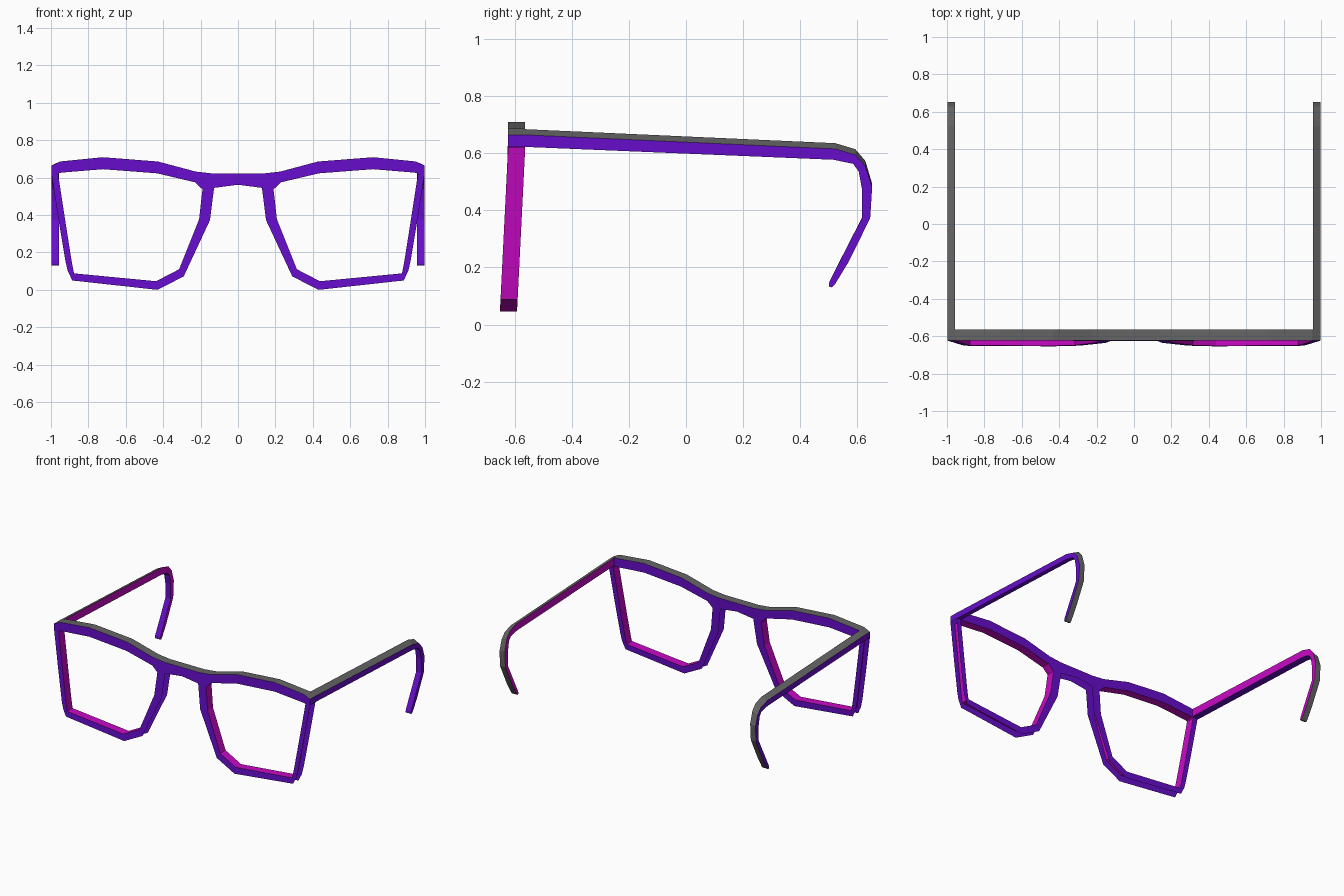
import bpy, bmesh

if "Cube" in bpy.data.objects:
    bpy.data.objects.remove(bpy.data.objects["Cube"])


def material(name, rgb):
    m = bpy.data.materials.new(name)
    m.diffuse_color = (*rgb, 1)
    m.use_nodes = True
    m.node_tree.nodes["Principled BSDF"].inputs["Base Color"].default_value = m.diffuse_color
    return m


MATS = [material("purple", (0.135, 0.004, 0.60)),
        material("magenta", (0.58, 0.003, 0.56)),
        material("grey", (0.13, 0.13, 0.13))]
PURPLE, MAGENTA, GREY = 0, 1, 2


def finish(bm, name):
    me = bpy.data.meshes.new(name)
    bm.to_mesh(me)
    bm.free()
    for m in MATS:
        me.materials.append(m)
    ob = bpy.data.objects.new(name, me)
    bpy.context.collection.objects.link(ob)
    return ob


def face(bm, verts, mat, flip=False):
    f = bm.faces.new(verts[::-1] if flip else verts)
    f.material_index = mat


# Rim stations (x, z): outer edge and inner edge, from the bridge round the lens
OUTER = [(.134, .622), (.225, .632), (.428, .686), (.722, .709), (.952, .686),
         (.998, .664), (.998, .622), (.957, .36), (.922, .15), (.910, .10),
         (.886, .05), (.43, .0), (.29, .072), (.15, .372), (.128, .545)]
INNER = [(.19, .537), (.23, .575), (.433, .623), (.722, .645), (.94, .627),
         (.955, .625), (.962, .62), (.922, .36), (.892, .17), (.885, .13),
         (.877, .088), (.438, .046), (.315, .11), (.208, .377), (.19, .537)]
TOP_END = 5      # outer stations 0..5 form the brow
DEPTH = 0.06


def front_y(z):
    # the lens rims lean forward below the brow
    return -0.623 - 0.05 * max(0, 0.62 - z)


def rim(name, s):
    bm = bmesh.new()
    flip = s < 0

    def layer(points, d):
        return [bm.verts.new((s * x, front_y(z) + d, z)) for x, z in points]
    of, ob_ = layer(OUTER, 0), layer(OUTER, DEPTH)
    inf, inb = layer(INNER[:-1], 0), layer(INNER[:-1], DEPTH)
    inf.append(inf[0])
    inb.append(inb[0])
    n = len(OUTER)
    for i in range(n - 1):
        j = i + 1
        face(bm, [of[i], inf[i], inf[j], of[j]], PURPLE, flip)
        face(bm, [ob_[i], ob_[j], inb[j], inb[i]], PURPLE, flip)
        face(bm, [inf[i], inb[i], inb[j], inf[j]], MAGENTA, flip)
        if i < TOP_END:
            face(bm, [of[i], of[j], ob_[j], ob_[i]], GREY, flip)
    # hinge corner side
    face(bm, [of[5], of[6], ob_[6], ob_[5]], PURPLE, flip)
    # wedge joining the rim to the bridge
    face(bm, [of[0], of[-1], inf[0]], PURPLE, flip)
    face(bm, [ob_[0], inb[0], ob_[-1]], PURPLE, flip)
    return finish(bm, name)


def bridge():
    bm = bmesh.new()
    pts = [(-.134, .622), (-.128, .545), (0, .562), (.128, .545), (.134, .622)]
    f = [bm.verts.new((x, front_y(z), z)) for x, z in pts]
    b = [bm.verts.new((x, front_y(z) + DEPTH, z)) for x, z in pts]
    face(bm, f, PURPLE)
    face(bm, b, PURPLE, True)
    face(bm, [f[0], f[4], b[4], b[0]], GREY)
    return finish(bm, "bridge")


# Temple profile (y, z): upper/back edge and lower/front edge, with the rise of the inner side
UPPER = [(-.563, .664), (.523, .615), (.593, .594), (.628, .555), (.652, .483),
         (.645, .372), (.568, .217), (.523, .143), (.511, .130)]
LOWER = [(-.563, .622), (.516, .577), (.585, .563), (.605, .535), (.616, .475),
         (.617, .374), (.547, .238), (.502, .150), (.500, .133)]
RISE = [.02, .02, .02, .018, .01, .004, .002, .0, .0]


def temple(name, s):
    bm = bmesh.new()
    flip = s < 0
    rings = []
    for (yu, zu), (yl, zl), r in zip(UPPER, LOWER, RISE):
        pts = [(.998, yu, zu), (.957, yu, zu + r),
               (.957, yl, zl + r * .4), (.998, yl, zl)]
        rings.append([bm.verts.new((s * x, y, z)) for x, y, z in pts])
    side_mats = [GREY, MAGENTA, PURPLE, PURPLE]   # top, inside, underside, outside
    for a, b in zip(rings, rings[1:]):
        for k, mat in enumerate(side_mats):
            m = (k + 1) % 4
            face(bm, [a[k], b[k], b[m], a[m]], mat, flip)
    face(bm, rings[-1], PURPLE, not flip)         # tip
    return finish(bm, name)


bridge()
for side, s in (("right", 1), ("left", -1)):
    rim("rim_" + side, s)
    temple("temple_" + side, s)
